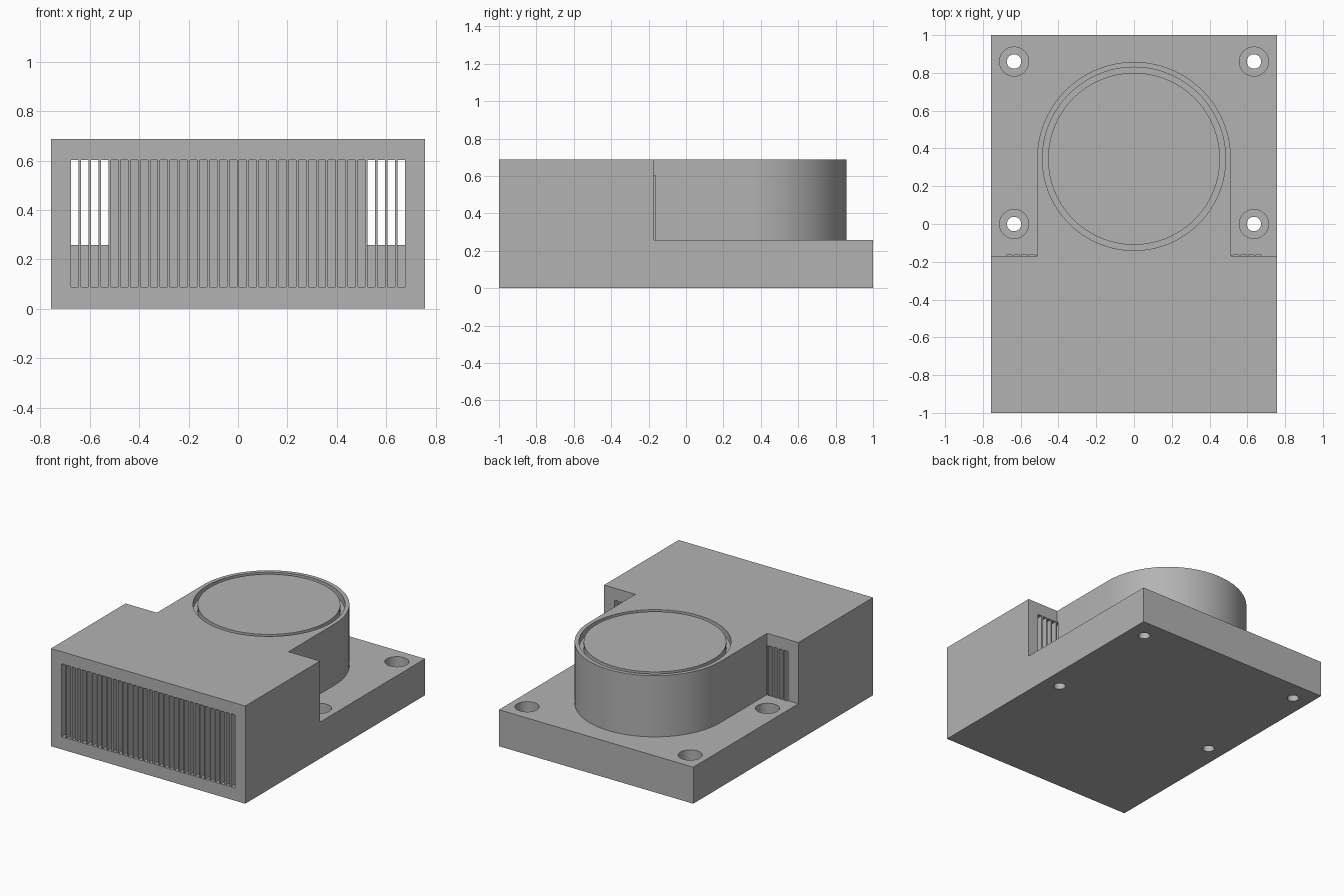
import bpy, bmesh, math
from mathutils import Matrix

cube = bpy.data.objects.get("Cube")
if cube:
    bpy.data.objects.remove(cube, do_unlink=True)

HALF_W, TOP, DECK, STEP_Y = 0.757, 0.688, 0.257, -0.17
HUB_Y, HUB_R = 0.345, 0.513

grey = bpy.data.materials.new("housing grey")
grey.use_nodes = True
colour = (0.45, 0.45, 0.45, 1)
grey.diffuse_color = colour
grey.node_tree.nodes["Principled BSDF"].inputs["Base Color"].default_value = colour


def add_box(bm, x0, x1, y0, y1, z0, z1):
    place = Matrix.Translation(((x0 + x1) / 2, (y0 + y1) / 2, (z0 + z1) / 2))
    bmesh.ops.create_cube(bm, size=1, matrix=place @ Matrix.Diagonal((x1 - x0, y1 - y0, z1 - z0, 1)))


def add_cylinder(bm, x, y, r, z0, z1, sides=48):
    bmesh.ops.create_cone(bm, cap_ends=True, segments=sides, radius1=r, radius2=r,
                          depth=z1 - z0, matrix=Matrix.Translation((x, y, (z0 + z1) / 2)))


def add_prism(bm, outline, z0, z1):
    face = bm.faces.new([bm.verts.new((x, y, z0)) for x, y in outline])
    raised = bmesh.ops.extrude_face_region(bm, geom=[face])["geom"]
    verts = [v for v in raised if isinstance(v, bmesh.types.BMVert)]
    bmesh.ops.translate(bm, verts=verts, vec=(0, 0, z1 - z0))


def make_object(name, bm):
    bmesh.ops.recalc_face_normals(bm, faces=bm.faces)
    mesh = bpy.data.meshes.new(name)
    bm.to_mesh(mesh)
    bm.free()
    mesh.materials.append(grey)
    obj = bpy.data.objects.new(name, mesh)
    bpy.context.collection.objects.link(obj)
    return obj


def cut(target, name, bm):
    cutter = make_object(name, bm)
    cutter.hide_render = True
    mod = target.modifiers.new(name, "BOOLEAN")
    mod.operation, mod.solver, mod.object = "DIFFERENCE", "EXACT", cutter
    bpy.context.view_layer.objects.active = target
    bpy.ops.object.modifier_apply(modifier=mod.name)
    bpy.data.objects.remove(cutter, do_unlink=True)


# Solid block
bm = bmesh.new()
add_box(bm, -HALF_W, HALF_W, -1, 1, 0, TOP)
housing = make_object("fan_housing", bm)

# Clear the rear deck around the rounded hub
arc = [(HUB_R * math.cos(a), HUB_Y + HUB_R * math.sin(a))
       for a in (math.pi * i / 64 for i in range(65))]
outline = [(HUB_R, STEP_Y)] + arc + [(-HUB_R, STEP_Y), (-1, STEP_Y), (-1, 1.2), (1, 1.2), (1, STEP_Y)]
bm = bmesh.new()
add_prism(bm, outline, DECK, 1)
cut(housing, "rear_cutter", bm)

# Ring groove in the top of the hub
bm = bmesh.new()
add_cylinder(bm, 0, HUB_Y, 0.485, TOP - 0.05, 1, 128)
groove = make_object("groove_cutter_blank", bm)
bm = bmesh.new()
add_cylinder(bm, 0, HUB_Y, 0.455, 0.5, 1.1, 128)
cut(groove, "groove_core", bm)
bm = bmesh.new()
bm.from_mesh(groove.data)
bpy.data.objects.remove(groove, do_unlink=True)
cut(housing, "groove_cutter", bm)

# Counterbored mounting holes
for name, r, z0 in (("bolt_holes", 0.038, -0.1), ("bolt_recesses", 0.077, 0.1)):
    bm = bmesh.new()
    for x in (-0.635, 0.635):
        for y in (0, 0.86):
            add_cylinder(bm, x, y, r, z0, 0.4)
    cut(housing, name, bm)

# Row of vent slots running back to the step
bm = bmesh.new()
for i in range(34):
    x = (i - 16.5) * 0.04
    add_box(bm, x - 0.015, x + 0.015, -1.1, STEP_Y + 0.006, 0.088, 0.603)
cut(housing, "vent_slots", bm)

# Smooth curved walls, sharp edges elsewhere
bpy.ops.object.select_all(action="DESELECT")
housing.select_set(True)
bpy.context.view_layer.objects.active = housing
bpy.ops.object.shade_smooth_by_angle(angle=math.radians(30))
